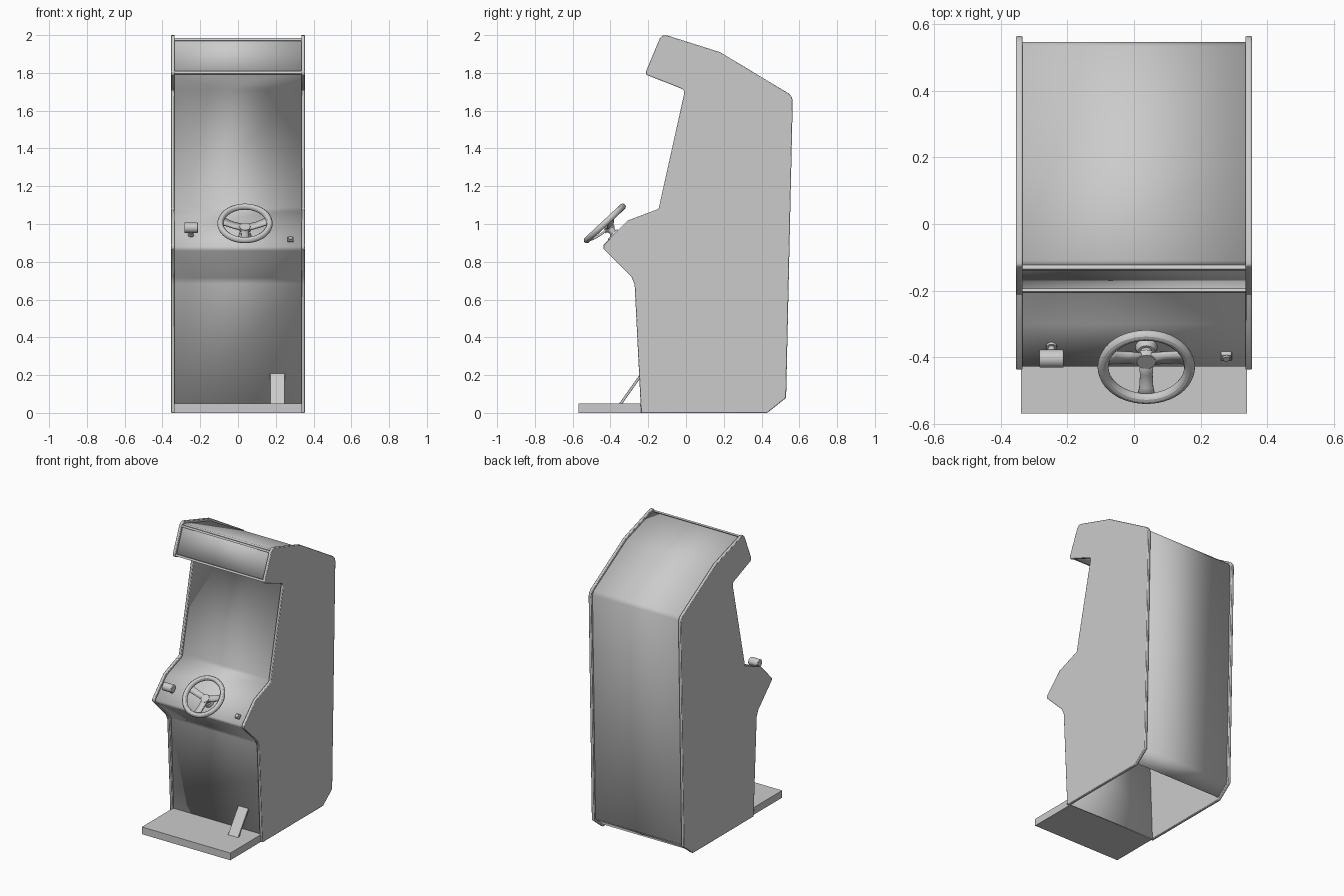
import bpy, bmesh, math
from mathutils import Matrix, Vector

if "Cube" in bpy.data.objects:
    bpy.data.objects.remove(bpy.data.objects["Cube"])

grey = bpy.data.materials.new("cabinet grey")
grey.diffuse_color = (0.6, 0.6, 0.6, 1)
grey.use_nodes = True
grey.node_tree.nodes["Principled BSDF"].inputs["Base Color"].default_value = grey.diffuse_color


def make(name, bm, matrix=Matrix(), bevel=0, solid=0, closed=True):
    """Turn a bmesh into a shaded object."""
    if closed:
        bmesh.ops.recalc_face_normals(bm, faces=bm.faces[:])
    me = bpy.data.meshes.new(name)
    bm.to_mesh(me)
    bm.free()
    me.materials.append(grey)
    ob = bpy.data.objects.new(name, me)
    bpy.context.collection.objects.link(ob)
    ob.matrix_world = matrix
    if solid:
        m = ob.modifiers.new("thickness", 'SOLIDIFY')
        m.thickness, m.offset = solid, -1
    if bevel:
        m = ob.modifiers.new("bevel", 'BEVEL')
        m.width, m.segments = bevel, 2
    bpy.ops.object.select_all(action='DESELECT')
    ob.select_set(True)
    bpy.context.view_layer.objects.active = ob
    bpy.ops.object.shade_smooth_by_angle(angle=math.radians(30))
    return ob


def prism(name, profile, x0, x1, bevel=0):
    """Closed (y, z) profile extruded along x."""
    bm = bmesh.new()
    f = bm.faces.new([bm.verts.new((x0, y, z)) for y, z in profile])
    r = bmesh.ops.extrude_face_region(bm, geom=[f])
    bmesh.ops.translate(bm, vec=(x1 - x0, 0, 0),
                        verts=[v for v in r['geom'] if isinstance(v, bmesh.types.BMVert)])
    return make(name, bm, bevel=bevel)


def rod(name, r1, r2, z0, z1, base, sides=24, bevel=0):
    """Cylinder or cone along local z from z0 to z1."""
    bm = bmesh.new()
    bmesh.ops.create_cone(bm, cap_ends=True, segments=sides, radius1=r1, radius2=r2,
                          depth=z1 - z0, matrix=Matrix.Translation((0, 0, (z0 + z1) / 2)))
    return make(name, bm, base, bevel)


def box(name, size, base, bevel=0):
    bm = bmesh.new()
    bmesh.ops.create_cube(bm, size=1, matrix=Matrix.Diagonal((*size, 1)))
    return make(name, bm, base, bevel)


def frame(x, y, z, tilt):
    return Matrix.Translation((x, y, z)) @ Matrix.Rotation(math.radians(tilt), 4, 'X')


# Side panels
side = [(-0.238, 0), (0.43, 0), (0.53, 0.08), (0.565, 1.65), (0.56, 1.672), (0.545, 1.69),
        (0.18, 1.91), (-0.105, 2.0), (-0.125, 1.998), (-0.14, 1.98), (-0.213, 1.805),
        (-0.21, 1.79), (-0.02, 1.715), (-0.01, 1.705), (-0.012, 1.68), (-0.145, 1.08),
        (-0.31, 1.018), (-0.438, 0.888), (-0.438, 0.87), (-0.29, 0.722), (-0.272, 0.68)]
for s, n in ((-1, "left"), (1, "right")):
    prism(n + "_side_panel", side, s * 0.335, s * 0.355, 0.004)

# Body shell between the sides, open underneath
shell = [(-0.225, 0), (-0.255, 0.685), (-0.27, 0.715), (-0.422, 0.858), (-0.428, 0.88),
         (-0.302, 1.006), (-0.135, 1.068), (-0.128, 1.09), (0.006, 1.712), (-0.198, 1.795),
         (-0.127, 1.975), (-0.11, 1.985), (0.175, 1.895), (0.535, 1.68), (0.548, 1.655),
         (0.515, 0.085), (0.43, 0.015)]
bm = bmesh.new()
rows = [[bm.verts.new((x, y, z)) for x in (-0.338, 0.338)] for y, z in shell]
for a, b in zip(rows, rows[1:]):
    bm.faces.new((a[0], a[1], b[1], b[0]))
make("body_shell", bm, solid=0.008, closed=False)

# Marquee trim rails along the top and bottom of the sign panel
for n, y, z in (("lower", -0.2, 1.8), ("upper", -0.132, 1.976)):
    box("marquee_" + n + "_rail", (0.67, 0.012, 0.014), frame(0, y, z, -21))

# Foot plate and pedal
prism("foot_plate", [(-0.57, 0), (-0.57, 0.05), (-0.225, 0.05), (-0.225, 0)], -0.34, 0.34)
prism("pedal", [(-0.355, 0.048), (-0.338, 0.048), (-0.234, 0.195), (-0.24, 0.21)],
      0.17, 0.248, 0.002)

# Steering wheel rim: a ring swept from a small circle
wheel = frame(0.037, -0.43, 1.003, 43)
bm = bmesh.new()
N, M, R, r = 48, 12, 0.130, 0.0165
ring = []
for i in range(N):
    a = 2 * math.pi * i / N
    ring.append([])
    for j in range(M):
        t = 2 * math.pi * j / M
        d = R + r * math.cos(t)
        ring[i].append(bm.verts.new((d * math.cos(a), d * math.sin(a), r * math.sin(t))))
for i in range(N):
    for j in range(M):
        k, l = (i + 1) % N, (j + 1) % M
        bm.faces.new((ring[i][j], ring[k][j], ring[k][l], ring[i][l]))
make("wheel_rim", bm, wheel)

# Dished spokes
stations = [(0, 0.045, -0.026), (0.055, 0.038, -0.022), (0.098, 0.042, -0.012), (0.128, 0.056, 0)]
for n, ang in (("right", 14), ("left", 166), ("lower", 270)):
    bm = bmesh.new()
    rows = [[bm.verts.new((d, s * w / 2, z)) for s in (-1, 1)] for d, w, z in stations]
    for a, b in zip(rows, rows[1:]):
        bm.faces.new((a[0], b[0], b[1], a[1]))
    make(n + "_spoke", bm, wheel @ Matrix.Rotation(math.radians(ang), 4, 'Z'),
         solid=0.012, closed=False)

# Hub and steering column
rod("wheel_hub", 0.032, 0.028, -0.042, -0.022, wheel)
rod("steering_column", 0.018, 0.018, -0.095, -0.04, wheel)
rod("column_collar", 0.034, 0.026, -0.09, -0.066, wheel)

# Gear shifter: crosswise grip on a short stem
shift = frame(-0.248, -0.405, 0.98, 45)
rod("shifter_grip", 0.027, 0.027, -0.036, 0.036,
    shift @ Matrix.Rotation(math.pi / 2, 4, 'Y'), bevel=0.003)
rod("shifter_stem", 0.010, 0.010, -0.07, 0, shift, 16)
rod("shifter_base", 0.016, 0.016, -0.06, -0.045, shift, 16)

# Start button
button = frame(0.278, -0.397, 0.917, 45)
box("button_base", (0.032, 0.03, 0.016), button, 0.003)
rod("button_cap", 0.012, 0.010, 0.006, 0.014, button, 16)
